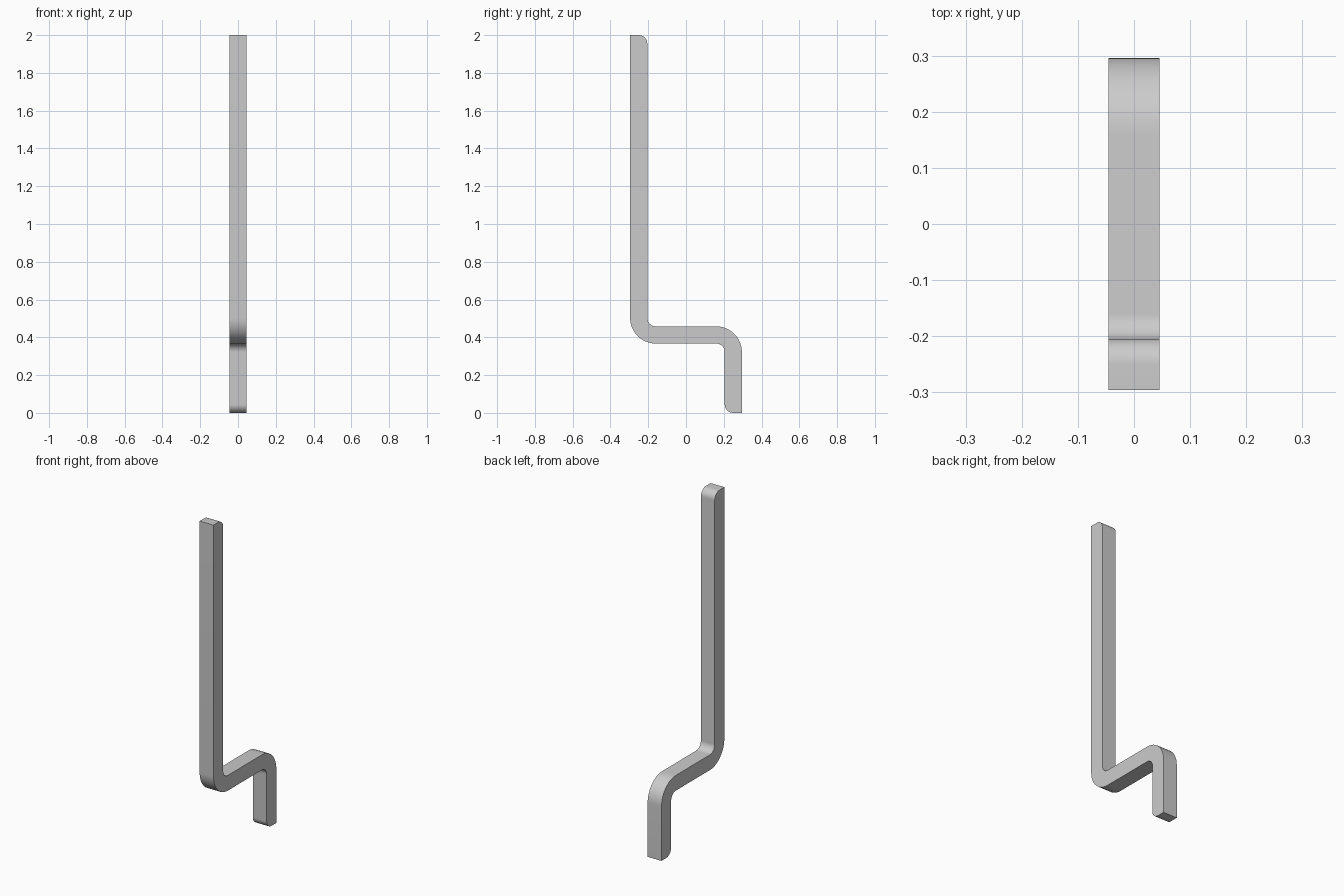
import bpy
import bmesh
import math
from mathutils import Vector

cube = bpy.data.objects.get("Cube")
if cube:
    bpy.data.objects.remove(cube, do_unlink=True)

WIDTH = 0.091      # square bar thickness
HALF = 0.296       # half of the overall depth
TOP = 2.0
SHELF = 0.367      # underside of the horizontal run
INNER = 0.045      # inside bend and end rounding
OUTER = INNER + WIDTH
STEPS = 12


def fillet(before, corner, after, radius):
    """Points of a round right-angled corner."""
    if radius == 0:
        return [corner]
    u = (before - corner).normalized() * radius
    v = (after - corner).normalized() * radius
    centre = corner + u + v
    angles = [math.pi / 2 * i / STEPS for i in range(STEPS + 1)]
    return [centre - v * math.cos(a) - u * math.sin(a) for a in angles]


# Side outline of the cranked bar: (y, z, corner radius)
outline = [
    (-HALF, TOP, 0),
    (-HALF, SHELF, OUTER),
    (HALF - WIDTH, SHELF, INNER),
    (HALF - WIDTH, 0, INNER),
    (HALF, 0, 0),
    (HALF, SHELF + WIDTH, OUTER),
    (-HALF + WIDTH, SHELF + WIDTH, INNER),
    (-HALF + WIDTH, TOP, INNER),
]
corners = [Vector((-WIDTH / 2, y, z)) for y, z, r in outline]
points = []
for i, (y, z, radius) in enumerate(outline):
    points += fillet(corners[i - 1], corners[i],
                     corners[(i + 1) % len(corners)], radius)

# Extrude the outline across the width
bm = bmesh.new()
side = bm.faces.new([bm.verts.new(p) for p in points])
extruded = bmesh.ops.extrude_face_region(bm, geom=[side], use_keep_orig=True)
moved = [g for g in extruded["geom"] if isinstance(g, bmesh.types.BMVert)]
bmesh.ops.translate(bm, verts=moved, vec=(WIDTH, 0, 0))
bmesh.ops.recalc_face_normals(bm, faces=bm.faces)
mesh = bpy.data.meshes.new("cranked_bar")
bm.to_mesh(mesh)
bm.free()

bar = bpy.data.objects.new("cranked_bar", mesh)
bpy.context.collection.objects.link(bar)

# Plain grey metal
grey = bpy.data.materials.new("light_grey")
grey.use_nodes = True
colour = (0.6, 0.6, 0.6, 1)
grey.diffuse_color = colour
grey.node_tree.nodes["Principled BSDF"].inputs["Base Color"].default_value = colour
mesh.materials.append(grey)

# Smooth bends with crisp edges
bpy.ops.object.select_all(action="DESELECT")
bar.select_set(True)
bpy.context.view_layer.objects.active = bar
bpy.ops.object.shade_smooth_by_angle(angle=math.radians(30))
